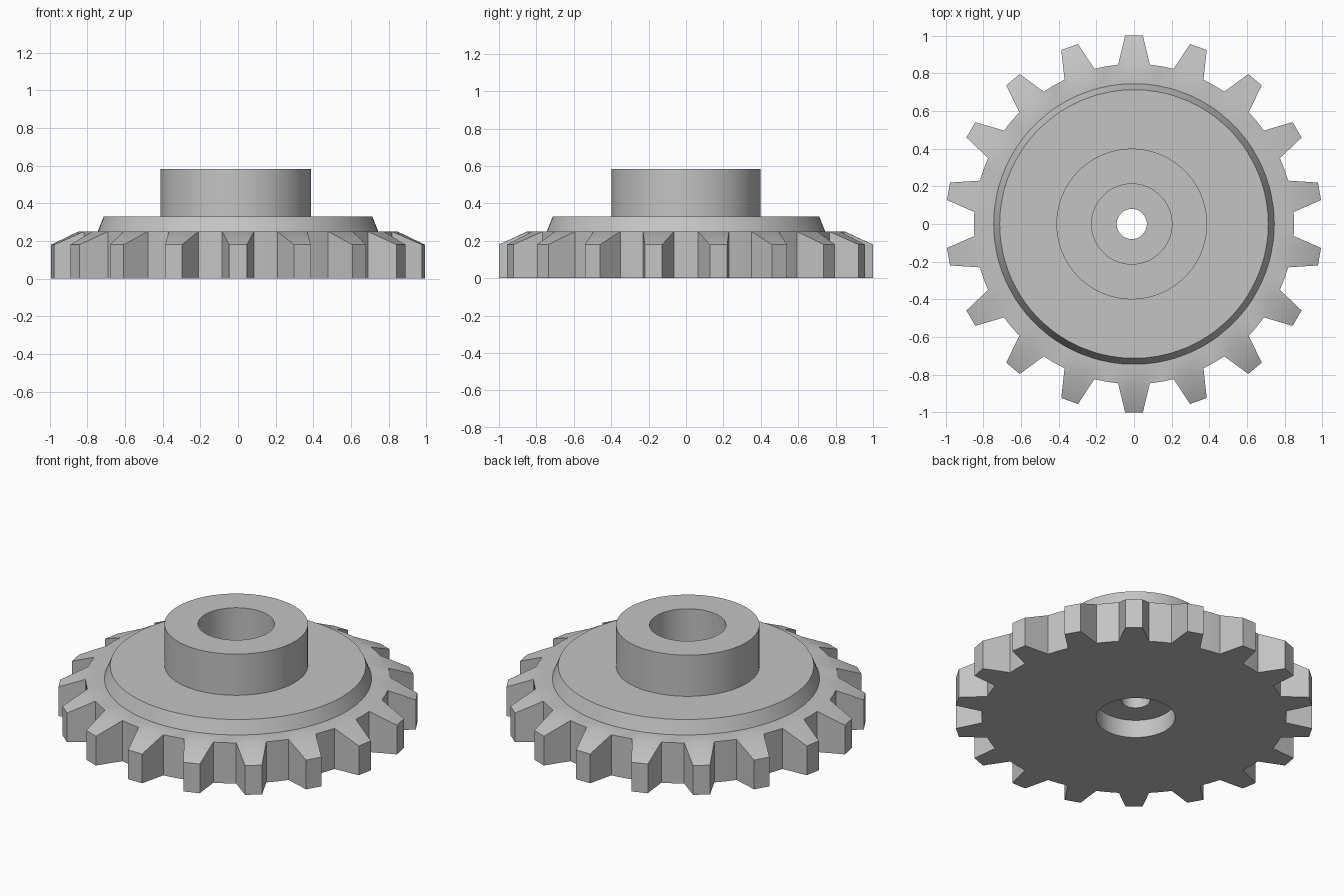
import bpy, bmesh, math

if "Cube" in bpy.data.objects:
    bpy.data.objects.remove(bpy.data.objects["Cube"], do_unlink=True)

TEETH = 18
ROOT, TIP = 0.85, 1.0011
PLATE_Z, TIP_Z = 0.25, 0.18
HUB_X = -0.012          # the hub and its bores sit slightly off centre

# Directions per tooth: root, tip, tip, root, middle of the gap
angles, is_tip = [], []
for t in range(TEETH):
    middle = 90 + t * 360 / TEETH
    for offset, tip in ((-5.7, False), (-2.7, True), (2.7, True), (5.7, False), (10, False)):
        angles.append(math.radians(middle + offset))
        is_tip.append(tip)


def circle(radius, z, cx=0.0):
    return [(cx + radius * math.cos(a), radius * math.sin(a), z) for a in angles]


def toothed(tip_z, root_z):
    points = []
    for a, tip in zip(angles, is_tip):
        r = TIP if tip else ROOT
        points.append((r * math.cos(a), r * math.sin(a), tip_z if tip else root_z))
    return points


# Toothed rim, then the raised shoulder
loops = [
    toothed(0, 0),
    toothed(TIP_Z, PLATE_Z),
    circle(ROOT, PLATE_Z),
    circle(0.745, PLATE_Z),
    circle(0.713, 0.33),
]
# Hub, upper bore, narrow through hole and lower recess
for radius, z in ((0.4, 0.33), (0.4, 0.583), (0.213, 0.583), (0.213, 0.25),
                  (0.08, 0.25), (0.08, 0.11), (0.22, 0.11), (0.22, 0)):
    loops.append(circle(radius, z, HUB_X))

# Skin neighbouring loops into one closed solid
bm = bmesh.new()
rings = [[bm.verts.new(p) for p in loop] for loop in loops]
count = len(angles)
for lower, upper in zip(rings, rings[1:] + rings[:1]):
    for i in range(count):
        j = (i + 1) % count
        bm.faces.new((lower[i], lower[j], upper[j], upper[i]))
bmesh.ops.remove_doubles(bm, verts=bm.verts, dist=0.0005)
bmesh.ops.recalc_face_normals(bm, faces=bm.faces)
mesh = bpy.data.meshes.new("gear_wheel")
bm.to_mesh(mesh)
bm.free()

gear = bpy.data.objects.new("gear_wheel", mesh)
bpy.context.collection.objects.link(gear)

# Plain grey metal
grey = bpy.data.materials.new("grey_metal")
grey.use_nodes = True
colour = (0.55, 0.55, 0.55, 1)
grey.diffuse_color = colour
grey.node_tree.nodes["Principled BSDF"].inputs["Base Color"].default_value = colour
mesh.materials.append(grey)

bpy.ops.object.select_all(action="DESELECT")
gear.select_set(True)
bpy.context.view_layer.objects.active = gear
bpy.ops.object.shade_smooth_by_angle(angle=math.radians(30))
